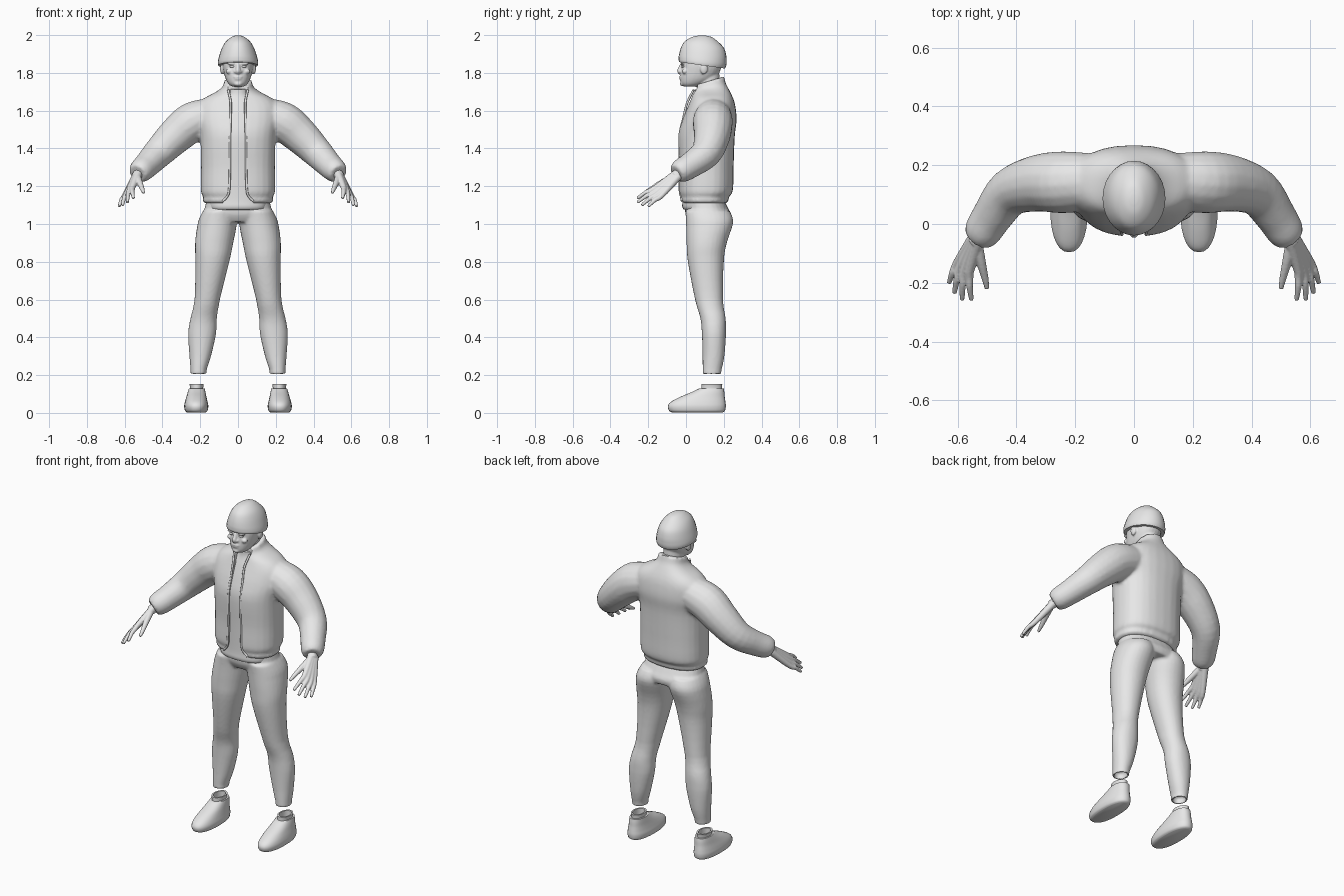
import bpy, bmesh, math
from mathutils import Vector

cube = bpy.data.objects.get("Cube")
if cube:
    bpy.data.objects.remove(cube)

grey = bpy.data.materials.new("light grey")
grey.use_nodes = True
grey.diffuse_color = (0.8, 0.8, 0.8, 1)
grey.node_tree.nodes["Principled BSDF"].inputs["Base Color"].default_value = (0.8, 0.8, 0.8, 1)

SEG = 28


def smooth_path(points, steps=4):
    """Catmull-Rom through tuples, clamped so that it never overshoots."""
    out = []
    for i in range(len(points) - 1):
        a, b = points[max(i - 1, 0)], points[i]
        c, d = points[i + 1], points[min(i + 2, len(points) - 1)]
        for k in range(steps):
            t = k / steps
            row = []
            for p, q, r, s in zip(a, b, c, d):
                v = q + t * ((r - p) + t * ((2*p - 5*q + 4*r - s) + t * (3*q - 3*r + s - p))) / 2
                row.append(min(max(v, min(q, r)), max(q, r)))
            out.append(row)
    out.append(list(points[-1]))
    return out


def skin(bm, rings, side=1):
    """Skin closed rings of points, with both ends capped."""
    vs = [[bm.verts.new((p[0] * side, p[1], p[2])) for p in ring] for ring in rings]
    for a, b in zip(vs, vs[1:]):
        for i in range(len(a)):
            j = (i + 1) % len(a)
            bm.faces.new((a[i], a[j], b[j], b[i]))
    bm.faces.new(vs[0])
    bm.faces.new(vs[-1])


def stack(bm, sections, side=1, n=2.0, lip=0):
    """Level rings: z, centre x, half width, front y, back y, tilt. A lip hollows the last end."""
    rings = []
    for z, cx, rx, yf, yb, tilt in smooth_path(sections):
        ring = []
        for i in range(SEG):
            a = 2 * math.pi * i / SEG
            c, s = math.cos(a), math.sin(a)
            x = math.copysign(abs(c) ** (2 / n), c) * rx
            y = math.copysign(abs(s) ** (2 / n), s) * (yb - yf) / 2
            ring.append(Vector((cx + x, (yf + yb) / 2 + y, z + tilt * y)))
        rings.append(ring)
    if lip:
        mid = sum(rings[-1], Vector()) / SEG
        inner = [mid.lerp(p, 0.78) for p in rings[-1]]
        rings += [inner, [p + Vector((0, 0, lip)) for p in inner]]
    skin(bm, rings, side)


def tube(bm, points, side=1, seg=16):
    """Round tube through x, y, z, radius points."""
    path = smooth_path(points)
    pos = [Vector(p[:3]) for p in path]
    rings = []
    for i, p in enumerate(pos):
        d = (pos[min(i + 1, len(pos) - 1)] - pos[max(i - 1, 0)]).normalized()
        u = d.cross(Vector((0.5, 0.6, 0.6))).normalized()
        v = d.cross(u)
        angles = [2 * math.pi * k / seg for k in range(seg)]
        rings.append([p + (u * math.cos(a) + v * math.sin(a)) * path[i][3] for a in angles])
    skin(bm, rings, side)


def blob(bm, loc, size):
    made = bmesh.ops.create_uvsphere(bm, u_segments=20, v_segments=12, radius=1)["verts"]
    for v in made:
        v.co = Vector(loc) + Vector([a * b for a, b in zip(v.co, size)])


def finish(name, bm, voxel=0, relax=3, cutter=None):
    """Make an object, fuse its pieces, cut it and shade it smooth."""
    bmesh.ops.recalc_face_normals(bm, faces=bm.faces)
    mesh = bpy.data.meshes.new(name)
    bm.to_mesh(mesh)
    bm.free()
    ob = bpy.data.objects.new(name, mesh)
    bpy.context.collection.objects.link(ob)
    if voxel:
        m = ob.modifiers.new("fuse", "REMESH")
        m.mode, m.voxel_size = "VOXEL", voxel
        m = ob.modifiers.new("relax", "SMOOTH")
        m.factor, m.iterations = 0.5, relax
    if cutter:
        m = ob.modifiers.new("cut", "BOOLEAN")
        m.operation, m.object, m.solver = "DIFFERENCE", cutter, "EXACT"
    if ob.modifiers:
        graph = bpy.context.evaluated_depsgraph_get()
        baked = bpy.data.meshes.new_from_object(ob.evaluated_get(graph))
        ob.modifiers.clear()
        ob.data = baked
    ob.data.materials.clear()
    ob.data.materials.append(grey)
    bpy.ops.object.select_all(action="DESELECT")
    ob.select_set(True)
    bpy.context.view_layer.objects.active = ob
    bpy.ops.object.shade_smooth_by_angle(angle=math.radians(45))
    return ob


# Head with neck, nose, brows, lips and ears
bm = bmesh.new()
stack(bm, [(1.728, 0, .032, -.012, .05, 0), (1.742, 0, .05, -.026, .1, 0), (1.77, 0, .066, -.03, .15, 0),
           (1.81, 0, .077, -.027, .18, 0), (1.85, 0, .082, -.022, .19, 0), (1.92, 0, .078, -.01, .18, 0)], n=2.2)
stack(bm, [(1.64, 0, .06, .06, .185, 0), (1.72, 0, .055, .058, .18, 0), (1.82, 0, .055, .05, .175, 0)])
tube(bm, [(0, -.02, 1.85, .009), (0, -.03, 1.825, .011), (0, -.035, 1.81, .013), (0, -.026, 1.8, .012)])
blob(bm, (0, -.027, 1.779), (.024, .009, .005))
blob(bm, (0, -.026, 1.768), (.02, .009, .006))
blob(bm, (0, -.02, 1.742), (.022, .012, .012))
for s in (1, -1):
    blob(bm, (s * .013, -.028, 1.806), (.009, .01, .008))
    blob(bm, (s * .032, -.017, 1.85), (.026, .011, .008))
    blob(bm, (s * .045, -.006, 1.808), (.02, .015, .014))
    blob(bm, (s * .084, .095, 1.822), (.011, .02, .03))
finish("head", bm, .005, 2)

for s, label in ((1, "left"), (-1, "right")):
    bm = bmesh.new()
    blob(bm, (s * .031, -.014, 1.834), (.014, .011, .007))
    finish(label + "_eye", bm)

# Bowl-shaped hair
bm = bmesh.new()
stack(bm, [(1.998, 0, .012, .07, .1, 0), (1.99, 0, .035, .032, .135, 0), (1.965, 0, .065, -.008, .17, 0),
           (1.93, 0, .086, -.028, .202, 0), (1.885, 0, .101, -.038, .215, -.05),
           (1.855, 0, .107, -.039, .214, -.1), (1.84, 0, .105, -.035, .207, -.14)], lip=.03)
finish("hair", bm)

# Cutter for the open jacket front
half = [(.065, 1.85), (.052, 1.71), (.036, 1.64), (.042, 1.3), (.045, 1.18), (.056, 1.145), (.08, 1.12), (.09, 1.0)]
outline = half + [(-x, z) for x, z in reversed(half)]
bm = bmesh.new()
skin(bm, [[(x, y, z) for x, z in outline] for y in (-.2, .06)])
cutter = finish("jacket_front_cutter", bm)
cutter.hide_render = True

# Jacket body and sleeves
bm = bmesh.new()
stack(bm, [(1.11, 0, .176, -.018, .212, 0), (1.122, 0, .188, -.03, .226, 0), (1.145, 0, .184, -.028, .226, 0),
           (1.175, 0, .197, -.038, .248, 0), (1.3, 0, .196, -.036, .252, 0), (1.46, 0, .2, -.042, .258, 0),
           (1.55, 0, .218, -.02, .268, 0), (1.62, 0, .215, .008, .262, 0), (1.665, 0, .18, .026, .25, 0),
           (1.7, 0, .115, .035, .23, .08), (1.725, 0, .082, .04, .212, .2), (1.757, 0, .073, .043, .202, .3)], n=2.35)
for s in (1, -1):
    tube(bm, [(.13, .145, 1.575, .095), (.24, .142, 1.54, .106), (.33, .138, 1.468, .097),
              (.42, .108, 1.378, .082), (.48, .03, 1.315, .07), (.515, -.025, 1.282, .064),
              (.532, -.05, 1.266, .05)], s)
finish("jacket", bm, .01, 4, cutter)
bpy.data.objects.remove(cutter)

# Front edging of the jacket
for s, label in ((1, "left"), (-1, "right")):
    bm = bmesh.new()
    tube(bm, [(.052, .04, 1.71, .006), (.038, .006, 1.64, .006), (.04, -.014, 1.56, .006),
              (.042, -.035, 1.46, .006), (.043, -.032, 1.3, .006), (.047, -.033, 1.18, .006),
              (.058, -.026, 1.145, .006), (.08, -.022, 1.122, .006)], s, 10)
    finish(label + "_jacket_edging", bm)

# Shirt with its standing collar
bm = bmesh.new()
stack(bm, [(1.068, 0, .135, -.012, .15, -.1), (1.085, 0, .15, -.02, .16, -.1), (1.14, 0, .16, -.018, .19, 0),
           (1.3, 0, .17, -.02, .22, 0), (1.46, 0, .17, -.025, .22, 0), (1.55, 0, .17, -.004, .22, 0),
           (1.63, 0, .13, .024, .21, 0), (1.68, 0, .065, .043, .19, 0), (1.725, 0, .06, .046, .185, .2)], n=2.3)
finish("shirt", bm)

# Trousers with hollow hems
bm = bmesh.new()
stack(bm, [(1.13, 0, .165, -.006, .2, 0), (1.08, 0, .178, -.006, .225, 0), (1.045, 0, .188, 0, .242, 0),
           (1.01, 0, .17, .02, .235, 0)], n=2.3)
for s in (1, -1):
    stack(bm, [(1.07, .095, .09, -.004, .23, 0), (1.01, .108, .104, 0, .25, 0), (.9, .126, .101, .003, .216, 0),
               (.8, .136, .09, .01, .2, 0), (.6, .163, .067, .048, .196, 0), (.5, .182, .07, .076, .21, 0),
               (.42, .19, .074, .084, .212, 0), (.3, .2, .057, .088, .203, 0), (.225, .209, .042, .088, .188, 0),
               (.203, .209, .042, .088, .186, 0)], s, 2.1, lip=.04)
finish("trousers", bm, .008, 3)

# Hands: each finger runs from the wrist through its knuckle to the tip
knuckles = [(.560, -.165, 1.190), (.575, -.157, 1.177), (.589, -.145, 1.163), (.600, -.130, 1.150)]
tips = [(.553, -.258, 1.136), (.585, -.258, 1.114), (.611, -.235, 1.099), (.629, -.200, 1.093)]
for s, label in ((1, "left"), (-1, "right")):
    bm = bmesh.new()
    for i, (k, t) in enumerate(zip(knuckles, tips)):
        mid = Vector(k).lerp(Vector(t), .5) + Vector((.003, 0, .005))
        wrist = (.528 + i * .004, -.052 + i * .004, 1.266 - i * .004)
        tube(bm, [(*wrist, .022), (*k, .015), (*mid, .0115), (*t, .008)], s, 12)
    tube(bm, [(.532, -.07, 1.25, .018), (.52, -.13, 1.218, .016), (.507, -.185, 1.186, .012),
              (.5, -.22, 1.166, .008)], s, 12)
    tube(bm, [(.505, -.01, 1.293, .028), (.54, -.062, 1.25, .026)], s)
    finish(label + "_hand", bm, .004, 2)

# Shoes with a hollow sock opening
for s, label in ((1, "left"), (-1, "right")):
    bm = bmesh.new()
    stack(bm, [(.003, .221, .05, -.075, .195, 0), (.012, .221, .06, -.09, .207, 0), (.035, .221, .064, -.096, .211, 0),
               (.058, .221, .06, -.08, .209, 0), (.085, .22, .053, -.03, .205, 0), (.11, .219, .047, .03, .203, 0),
               (.13, .218, .042, .072, .2, 0)], s, 2.3, lip=-.02)
    finish(label + "_shoe", bm)
    bm = bmesh.new()
    stack(bm, [(.1, .219, .034, .08, .188, 0), (.135, .219, .035, .082, .19, 0), (.152, .22, .037, .082, .192, 0)],
          s, lip=-.04)
    finish(label + "_sock", bm)
